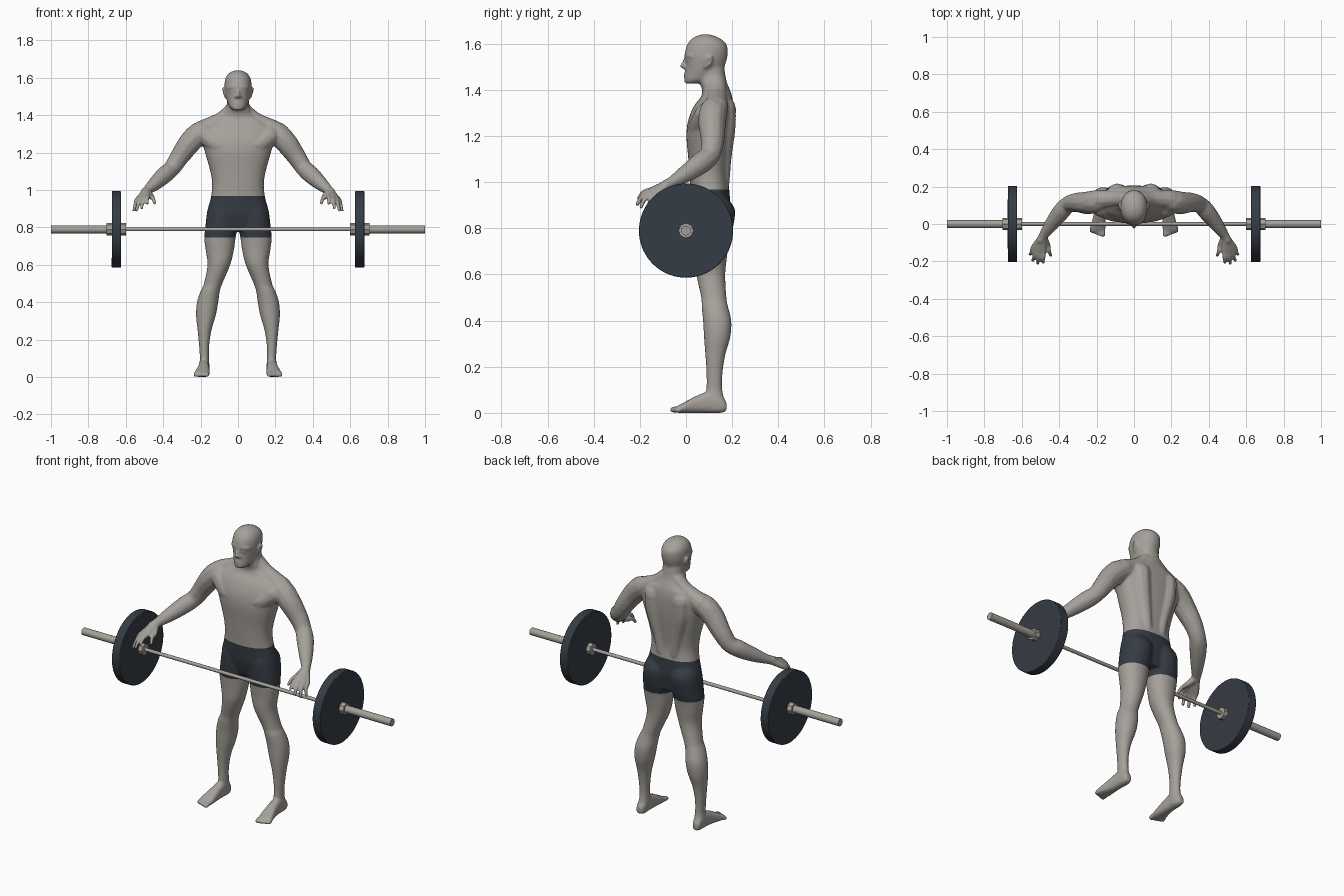
import bpy, bmesh, math
from mathutils import Vector, Matrix

cube = bpy.data.objects.get("Cube")
if cube:
    bpy.data.objects.remove(cube, do_unlink=True)


def material(name, colour):
    mat = bpy.data.materials.new(name)
    mat.use_nodes = True
    mat.diffuse_color = colour
    shader = next(n for n in mat.node_tree.nodes if n.type == 'BSDF_PRINCIPLED')
    shader.inputs["Base Color"].default_value = colour
    shader.inputs["Roughness"].default_value = .6
    return mat


GREY = material("warm grey", (.38, .355, .325, 1))
DARK = material("charcoal", (.036, .045, .058, 1))


def smooth_rows(rows, steps):
    """Catmull-Rom interpolation of rows of numbers."""
    rows = [Vector(r) for r in rows]
    out = []
    for i in range(len(rows) - 1):
        a, b, c, d = rows[max(i - 1, 0)], rows[i], rows[i + 1], rows[min(i + 2, len(rows) - 1)]
        for s in range(steps):
            t = s / steps
            out.append(b + (c - a) * (t / 2) + (a * 2 - b * 5 + c * 4 - d) * (t * t / 2)
                       + (b * 3 - a - c * 3 + d) * (t ** 3 / 2))
    return out + [rows[-1]]


def stack(bm, rows, place, power=2.0, sides=40):
    """Closed loft through rounded sections (level, u0, u1, v0, v1)."""
    rings = []
    for level, u0, u1, v0, v1 in smooth_rows(rows, 5):
        ring = []
        for k in range(sides):
            a = math.tau * k / sides
            c, s = math.cos(a), math.sin(a)
            c = math.copysign(abs(c) ** (2 / power), c)
            s = math.copysign(abs(s) ** (2 / power), s)
            ring.append(bm.verts.new(place(level, (u0 + u1 + (u1 - u0) * c) / 2,
                                           (v0 + v1 + (v1 - v0) * s) / 2)))
        rings.append(ring)
    for low, high in zip(rings, rings[1:]):
        for k in range(sides):
            n = (k + 1) % sides
            bm.faces.new((low[k], low[n], high[n], high[k]))
    bm.faces.new(rings[0][::-1])
    bm.faces.new(rings[-1])


def limb(bm, rows, side=1, steps=7):
    """Muscle or finger: a run of overlapping balls (x, y, z, radius)."""
    for x, y, z, r in smooth_rows(rows, steps):
        bmesh.ops.create_icosphere(bm, subdivisions=2, radius=r,
                                   matrix=Matrix.Translation((x * side, y, z)))


def both(bm, rows, steps=7):
    for side in (-1, 1):
        limb(bm, rows, side, steps)


bm = bmesh.new()

# torso and neck: height, half width, front, back
torso = [(.78, .14, .05, .18), (.82, .165, .038, .185), (.88, .166, .025, .193),
         (.96, .145, .02, .188), (1.03, .138, .015, .182), (1.1, .148, .01, .188),
         (1.2, .176, .002, .2), (1.27, .195, .01, .205), (1.33, .19, .035, .205),
         (1.37, .15, .065, .2), (1.4, .09, .07, .19), (1.44, .064, .056, .175),
         (1.5, .056, .06, .165)]
stack(bm, [(z, -w, w, f, b) for z, w, f, b in torso], lambda z, x, y: (x, y, z), 2.3)

# head
head = [(1.427, .024, 0, .05), (1.442, .044, -.008, .11), (1.475, .058, -.004, .155),
        (1.51, .067, -.002, .17), (1.55, .072, -.006, .18), (1.59, .069, .003, .178),
        (1.616, .056, .02, .157), (1.632, .036, .043, .128), (1.64, .012, .07, .1)]
stack(bm, [(z, -w, w, f, b) for z, w, f, b in head], lambda z, x, y: (x, y, z), 2.1)

# face: nose, lips, chin, brows, eyes, ears
limb(bm, [(0, .002, 1.54, .008), (0, -.008, 1.52, .009), (0, -.015, 1.503, .011)])
both(bm, [(0, -.008, 1.499, .008), (.012, -.005, 1.499, .008)], 3)
for z in (1.457, 1.468):
    both(bm, [(0, -.003, z, .008), (.02, .006, z, .006)], 5)
limb(bm, [(-.012, .004, 1.437, .011), (.012, .004, 1.437, .011)])
both(bm, [(.008, .003, 1.548, .01), (.03, .007, 1.551, .01), (.05, .024, 1.546, .01)])
both(bm, [(.024, .009, 1.529, .009), (.034, .012, 1.529, .009)], 3)
both(bm, [(.067, .083, 1.497, .007), (.073, .086, 1.52, .007), (.076, .092, 1.54, .008),
          (.077, .108, 1.538, .008), (.073, .105, 1.515, .007), (.067, .083, 1.497, .007)])

# chest, shoulder and back muscles
both(bm, [(.05, .058, 1.235, .05), (.11, .062, 1.245, .05), (.17, .09, 1.29, .055)])
both(bm, [(.03, .13, 1.425, .045), (.09, .135, 1.375, .044), (.19, .13, 1.32, .055)])
both(bm, [(.09, .162, 1.32, .055), (.085, .165, 1.23, .05), (.06, .162, 1.1, .036),
          (.045, .16, 1, .03)], 10)

# legs: height, inner, outer, front, back
leg = [(.93, .01, .15, .04, .18), (.88, .004, .165, .03, .212), (.8, .004, .175, .03, .203),
       (.74, .014, .18, .035, .187), (.68, .022, .173, .04, .178), (.6, .042, .163, .045, .17),
       (.5, .084, .182, .066, .175), (.46, .097, .2, .068, .182), (.4, .106, .219, .074, .196),
       (.33, .119, .224, .078, .192), (.25, .142, .216, .084, .17), (.17, .154, .208, .089, .158),
       (.1, .155, .204, .089, .157), (.05, .152, .209, .085, .168), (.012, .156, .205, .09, .17)]
# feet: distance, inner, outer, sole, instep
foot = [(.175, .165, .2, .008, .045), (.15, .155, .207, 0, .08), (.1, .154, .21, 0, .092),
        (.05, .153, .216, 0, .076), (0, .151, .229, 0, .05), (-.03, .154, .235, 0, .034),
        (-.04, .16, .23, .004, .028)]
for side in (-1, 1):
    stack(bm, leg, lambda z, x, y: (x * side, y, z), 2.1)
    stack(bm, foot, lambda y, x, z: (x * side, y, z), 2.5)
    for k in range(5):
        x, r = .167 + k * .0155, .0135 - k * .0009
        limb(bm, [(x - .002, -.02, r + .006, r), (x, -.057 + k * .005, r, r)], side)

# arms
both(bm, [(.12, .13, 1.32, .05), (.2, .12, 1.307, .062), (.255, .113, 1.256, .061),
          (.312, .115, 1.178, .052), (.352, .103, 1.118, .046), (.39, .065, 1.083, .048),
          (.44, 0, 1.037, .039), (.483, -.06, 1, .026), (.497, -.085, .988, .025)])

# hands: knuckle, then fingertip, from thumb to little finger
fingers = [((.462, -.11, .963), (.445, -.168, .93)), ((.485, -.145, .966), (.485, -.205, .93)),
           ((.505, -.15, .96), (.515, -.21, .905)), ((.523, -.143, .953), (.542, -.195, .892)),
           ((.537, -.125, .948), (.556, -.162, .892))]
for knuckle, tip in fingers:
    knuckle, tip = Vector(knuckle), Vector(tip)
    middle = (knuckle + tip) / 2 + Vector((0, -.008, .008))
    both(bm, [(.488, -.068, .996, .022), (*knuckle, .0155), (*middle, .0115), (*tip, .0095)])

mesh = bpy.data.meshes.new("body")
bm.to_mesh(mesh)
bm.free()
body = bpy.data.objects.new("body", mesh)
bpy.context.collection.objects.link(body)

# fuse the parts into one skin
bpy.ops.object.select_all(action='DESELECT')
body.select_set(True)
bpy.context.view_layer.objects.active = body
fuse = body.modifiers.new("fuse", 'REMESH')
fuse.mode = 'VOXEL'
fuse.voxel_size = .006
relax = body.modifiers.new("relax", 'SMOOTH')
relax.factor = .5
relax.iterations = 5
for name in ("fuse", "relax"):
    bpy.ops.object.modifier_apply(modifier=name)

# shorts: cut the skin at hem and waistband, then colour between them
HEM, WAIST = .745, .968
mesh = body.data
mesh.materials.clear()
mesh.materials.append(GREY)
mesh.materials.append(DARK)
bm = bmesh.new()
bm.from_mesh(mesh)
for z in (HEM, WAIST):
    bmesh.ops.bisect_plane(bm, geom=bm.verts[:] + bm.edges[:] + bm.faces[:],
                           plane_co=(0, 0, z), plane_no=(0, 0, 1))
for f in bm.faces:
    c = f.calc_center_median()
    f.material_index = int(HEM < c.z < WAIST and abs(c.x) < .3)
    f.smooth = True
bm.to_mesh(mesh)
bm.free()


# barbell
def rod(name, x0, x1, radius, mat, sides=48, bevel=0):
    bpy.ops.mesh.primitive_cylinder_add(vertices=sides, radius=radius, depth=abs(x1 - x0),
                                        location=((x0 + x1) / 2, 0, .79),
                                        rotation=(0, math.pi / 2, 0))
    obj = bpy.context.object
    obj.name = name
    obj.data.materials.append(mat)
    if bevel:
        edge = obj.modifiers.new("edge", 'BEVEL')
        edge.width = bevel
        edge.segments = 2
    if sides > 8:
        bpy.ops.object.shade_smooth_by_angle(angle=math.radians(35))


rod("bar", -.62, .62, .01, GREY, 24)
for side, tag in ((1, "left"), (-1, "right")):
    rod(tag + "_sleeve", side * .61, side, .021, GREY, 32)
    rod(tag + "_plate", side * .625, side * .675, .204, DARK, 72, .003)
    rod(tag + "_inner_collar", side * .6, side * .626, .033, GREY, 8)
    rod(tag + "_outer_collar", side * .674, side * .704, .033, GREY, 8)
